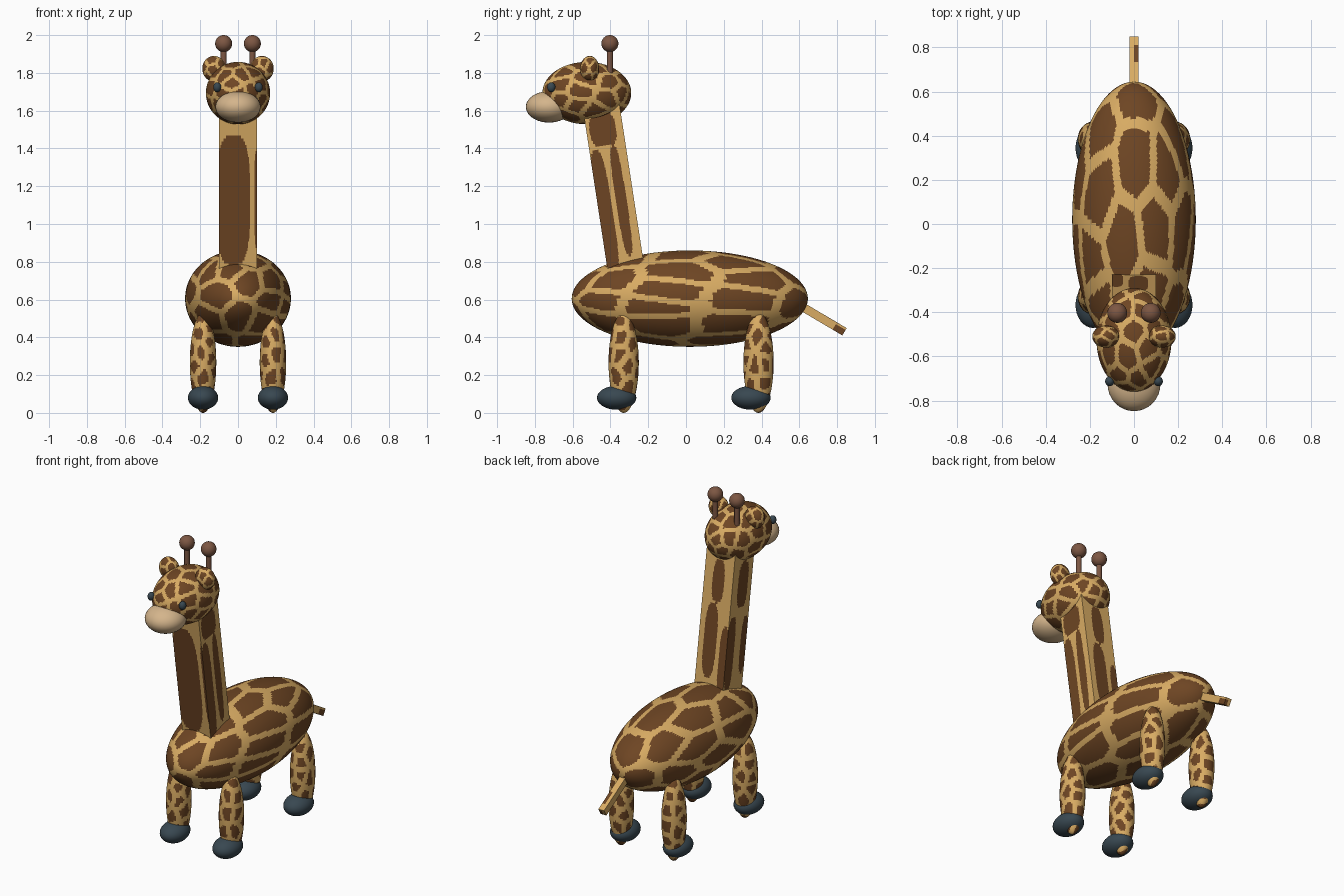
import bpy, bmesh, math, random
from mathutils import Vector, Matrix
from mathutils.kdtree import KDTree

if "Cube" in bpy.data.objects:
    bpy.data.objects.remove(bpy.data.objects["Cube"])

random.seed(11)


def material(name, rgb):
    m = bpy.data.materials.new(name)
    m.diffuse_color = (*rgb, 1)
    m.use_nodes = True
    m.node_tree.nodes["Principled BSDF"].inputs["Base Color"].default_value = m.diffuse_color
    return m


TAN = material("tan_coat", (0.69, 0.41, 0.125))
BROWN = material("brown_spots", (0.155, 0.060, 0.017))
BEIGE = material("beige_muzzle", (0.66, 0.46, 0.26))
HORN = material("horn_brown", (0.205, 0.095, 0.056))
DARK = material("dark_slate", (0.040, 0.064, 0.082))


def finish(name, bm, loc, mats, smooth=True):
    mesh = bpy.data.meshes.new(name)
    bm.to_mesh(mesh)
    bm.free()
    obj = bpy.data.objects.new(name, mesh)
    obj.location = loc
    bpy.context.collection.objects.link(obj)
    for m in mats:
        mesh.materials.append(m)
    for p in mesh.polygons:
        p.use_smooth = smooth
    return obj


def ellipsoid(name, loc, radii, mats, u=32, v=20):
    bm = bmesh.new()
    bmesh.ops.create_uvsphere(bm, u_segments=u, v_segments=v, radius=1,
                              matrix=Matrix.Diagonal((*radii, 1)))
    return finish(name, bm, loc, mats)


def box(name, loc, size, angle, mats, cuts):
    bm = bmesh.new()
    bmesh.ops.create_cube(bm, size=1, matrix=Matrix.Diagonal((*size, 1)))
    bmesh.ops.subdivide_edges(bm, edges=bm.edges[:], cuts=cuts, use_grid_fill=True)
    obj = finish(name, bm, loc, mats, smooth=False)
    obj.rotation_euler.x = angle
    return obj


def paint_spots(obj, scale, gap, margin, seeds=()):
    """Brown cells with tan gaps, spread over the surface in scaled space."""
    polys = obj.data.polygons
    pts = [Vector([c / s for c, s in zip(p.center, scale)]) for p in polys]
    seeds = list(seeds)
    for p in random.sample(pts, len(pts)):
        if all((p - s).length > gap for s in seeds):
            seeds.append(p)
    tree = KDTree(len(seeds))
    for i, s in enumerate(seeds):
        tree.insert(s, i)
    tree.balance()
    for poly, p in zip(polys, pts):
        near = tree.find_n(p, 4)
        c, _, d = near[0]
        edge = min((e * e - d * d) / (2 * (q - c).length) for q, _, e in near[1:])
        poly.material_index = int(edge > margin and d < gap * 0.75)


# body, with the main spots placed as seen from the right, top and front
def on_sphere(a, b):
    return math.sqrt(max(0.0, 1 - a * a - b * b))


right = [(-.08, .58), (-.69, .35), (.57, .40), (-.23, .17), (.49, -.02),
         (-.34, -.19), (.38, -.54), (-.28, -.54), (.93, -.10)]
top = [(.06, .43), (.05, .89), (-.60, .22), (.36, -.08), (-.15, -.20), (-.70, -.36)]
front = [(-.57, .58), (-.43, .06), (.23, .37), (.64, -.04), (.04, -.40),
         (-.58, -.43), (.45, -.50)]
seeds = ([Vector((on_sphere(y, z), y, z)) for y, z in right]
         + [Vector((x, y, on_sphere(x, y))) for x, y in top]
         + [Vector((x, -on_sphere(x, z), z)) for x, z in front])
BODY = (0.28, 0.625, 0.255)
body = ellipsoid("body", (0, 0.02, 0.605), BODY, [TAN, BROWN], 160, 100)
paint_spots(body, BODY, 0.45, 0.06, seeds)

# neck: leaning square post with long rounded patches on each face
neck = box("neck", (0, -0.376, 1.145), (0.2, 0.195, 1.02), math.radians(8.7),
           [TAN, BROWN], 60)
# per side: centre across, centre height, half width, half height
patches = {
    "front": [(-.025, 1.14, .09, .345), (.10, 1.15, .014, .26)],
    "right": [(-.065, 1.07, .042, .33), (.03, 1.12, .028, .29), (-.01, 1.50, .07, .09)],
    "back": [(0, 1.44, .04, .13), (.02, 1.08, .045, .22), (-.08, .98, .03, .2)],
    "left": [(-.01, 1.42, .05, .14), (.06, 1.02, .04, .22), (-.07, 1.05, .03, .17)],
}
for p in neck.data.polygons:
    n, c = p.normal, p.center
    if abs(n.z) > 0.5:
        continue
    if abs(n.y) > 0.5:
        side, s = ("front" if n.y < 0 else "back"), c.x
    else:
        side, s = ("right" if n.x > 0 else "left"), c.y
    h = c.z * 0.988 + 1.145
    p.material_index = int(any(abs((s - a) / w) ** 3 + abs((h - z) / t) ** 3 < 1
                               for a, z, w, t in patches[side]))

# head and muzzle
HEAD = (0.17, 0.235, 0.165)
head = ellipsoid("head", (0, -0.525, 1.693), HEAD, [TAN, BROWN], 112, 72)
paint_spots(head, HEAD, 0.42, 0.065)
ellipsoid("muzzle", (0, -0.725, 1.62), (0.12, 0.123, 0.083), [BEIGE])

# tail with a brown patch near the tip
tail = box("tail", (0, 0.71, 0.506), (0.04, 0.30, 0.045), math.radians(-30.6),
           [TAN, BROWN], 19)
for p in tail.data.polygons:
    c = p.center
    p.material_index = int(c.x > 0 and (c.y > 0.09 and c.z < 0.012 or 0.02 < c.y < 0.1 and c.z > 0.02))

# paired parts
for label, sx in (("left", -1), ("right", 1)):
    # legs and hooves
    for pos, y, hoof_y in (("front", -0.33, -0.367), ("back", 0.384, 0.344)):
        leg = ellipsoid(f"{pos}_{label}_leg", (sx * 0.185, y, 0.266),
                        (0.07, 0.08, 0.266), [TAN, BROWN], 56, 72)
        paint_spots(leg, (0.1, 0.1, 0.13), 0.6, 0.13)
        ellipsoid(f"{pos}_{label}_hoof", (sx * 0.185, hoof_y, 0.08),
                  (0.08, 0.104, 0.063), [DARK])

    # ears
    EAR = (0.062, 0.05, 0.068)
    ear = ellipsoid(f"{label}_ear", (sx * 0.127, -0.51, 1.822), EAR, [TAN, BROWN], 48, 32)
    paint_spots(ear, EAR, 0.7, 0.12)

    # eyes
    ellipsoid(f"{label}_eye", (sx * 0.11, -0.713, 1.724), (0.021, 0.022, 0.026),
              [DARK], 20, 12)

    # horns with round tips
    bm = bmesh.new()
    bmesh.ops.create_cone(bm, cap_ends=True, segments=12, radius1=0.016,
                          radius2=0.016, depth=0.19)
    horn = finish(f"{label}_horn", bm, (sx * 0.076, -0.403, 1.86), [HORN])
    horn.data.set_sharp_from_angle(angle=math.radians(40))
    ellipsoid(f"{label}_horn_tip", (sx * 0.076, -0.403, 1.955), (0.045,) * 3, [HORN])
